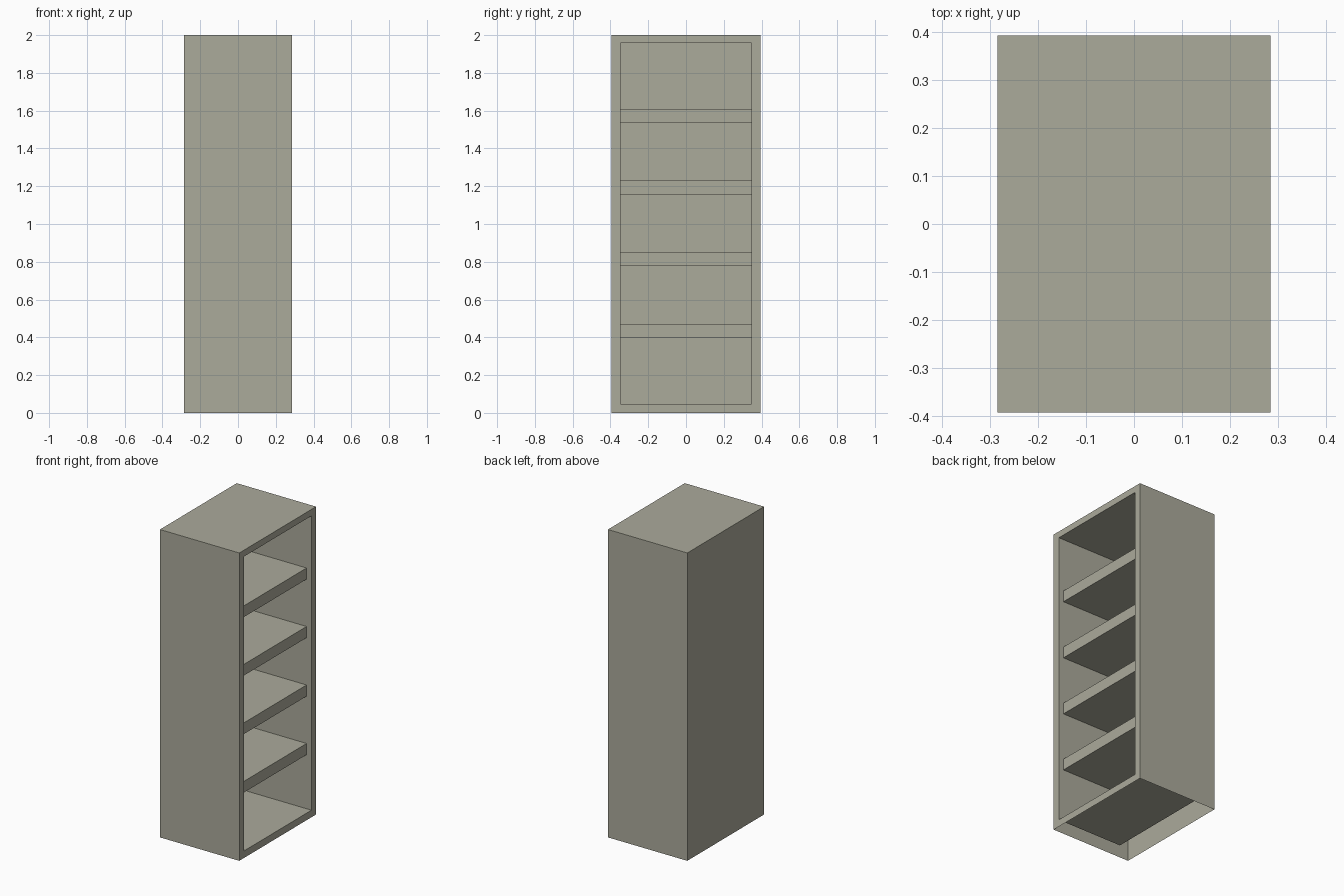
import bpy, bmesh
from mathutils import Vector

if "Cube" in bpy.data.objects:
    bpy.data.objects.remove(bpy.data.objects["Cube"])

HX, HY, H = 0.285, 0.394, 2.0               # outer half sizes and height
IN_Y, Z0, Z1, BACK = 0.347, 0.046, 1.958, -0.183   # inner cavity

paint = bpy.data.materials.new("warm_grey_paint")
paint.diffuse_color = (0.41, 0.405, 0.33, 1)
paint.use_nodes = True
paint.node_tree.nodes["Principled BSDF"].inputs["Base Color"].default_value = paint.diffuse_color


def box(bm, lo, hi):
    """Add a box between two corners and return its faces."""
    verts = bmesh.ops.create_cube(bm, size=1)["verts"]
    for v in verts:
        v.co = Vector([lo[i] if v.co[i] < 0 else hi[i] for i in range(3)])
    faces = list({f for v in verts for f in v.link_faces})
    for f in faces:
        f.normal_update()
    return faces


def finish(bm, name):
    mesh = bpy.data.meshes.new(name)
    bm.to_mesh(mesh)
    bm.free()
    mesh.materials.append(paint)
    obj = bpy.data.objects.new(name, mesh)
    bpy.context.collection.objects.link(obj)


# Cabinet carcass: outer skin open underneath, framed opening, hollow cavity lining
bm = bmesh.new()
faces = box(bm, (-HX, -HY, 0), (HX, HY, H))
front = next(f for f in faces if f.normal.x > 0.9)
bottom = next(f for f in faces if f.normal.z < -0.9)
bmesh.ops.inset_region(bm, faces=[front], thickness=HY - IN_Y, use_even_offset=True)
for v in front.verts:
    v.co.z = Z0 if v.co.z < 1 else Z1
pushed = bmesh.ops.extrude_face_region(bm, geom=[front])["geom"]
for v in pushed:
    if isinstance(v, bmesh.types.BMVert):
        v.co.x = BACK
# remove the cap left at the opening, if any, and the missing underside
old = [f for f in bm.faces if len(f.verts) == 4
       and all(abs(v.co.x - HX) < 1e-5 and abs(abs(v.co.y) - IN_Y) < 1e-5 for v in f.verts)]
bmesh.ops.delete(bm, geom=old + [bottom], context="FACES")
finish(bm, "cabinet_carcass")

# Four shelves set slightly behind the frame
for i in range(4):
    bm = bmesh.new()
    z = 0.397 + 0.38 * i
    box(bm, (BACK, -IN_Y, z), (0.25, IN_Y, z + 0.073))
    finish(bm, f"shelf_{i + 1}")
